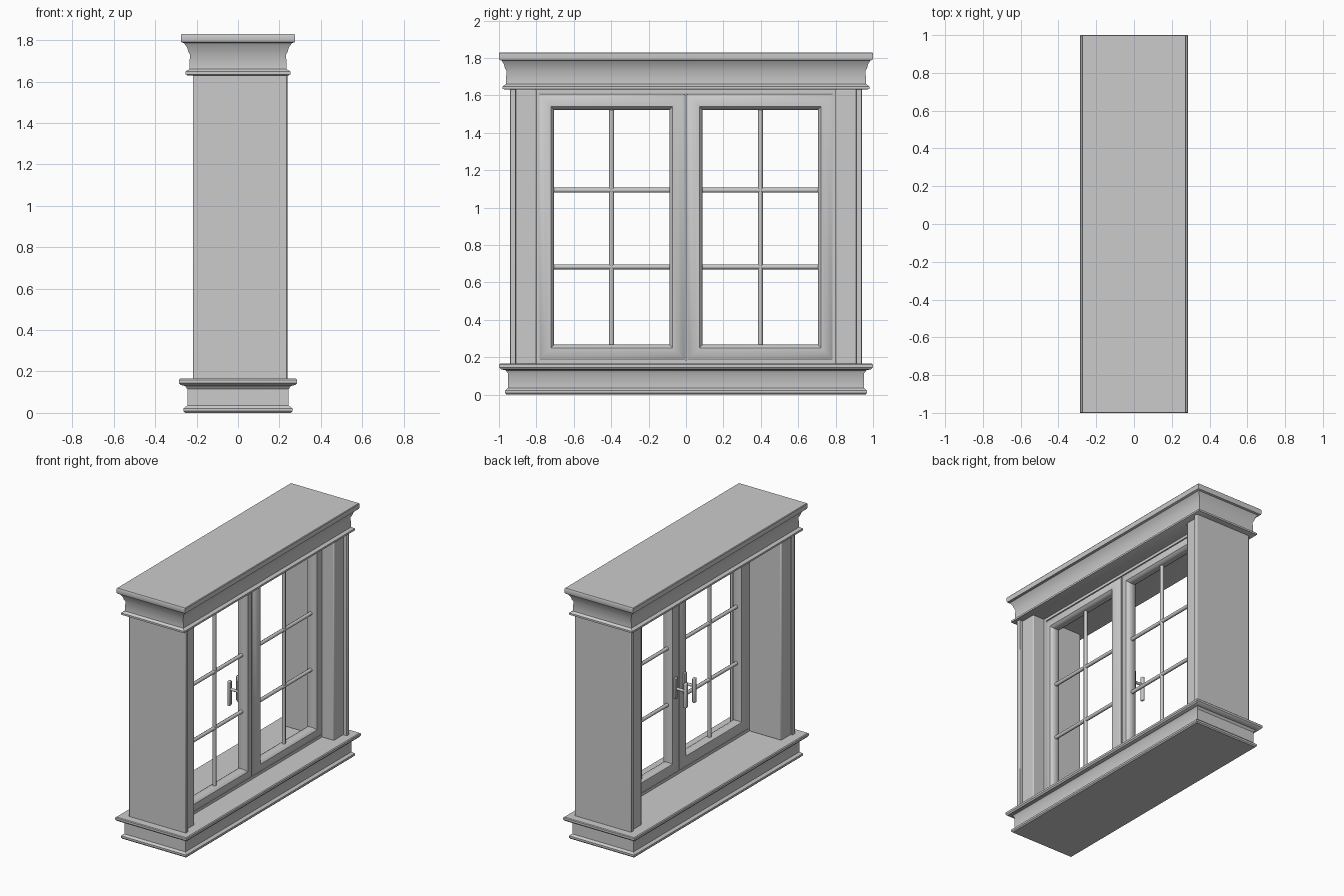
import bpy, bmesh, math
from mathutils import Vector

cube = bpy.data.objects.get("Cube")
if cube:
    bpy.data.objects.remove(cube)

paint = bpy.data.materials.new("pale grey paint")
paint.use_nodes = True
colour = (0.6, 0.6, 0.6, 1)
paint.diffuse_color = colour
paint.node_tree.nodes["Principled BSDF"].inputs["Base Color"].default_value = colour


def finish(name, bm, bevel=0.0):
    bmesh.ops.recalc_face_normals(bm, faces=bm.faces)
    mesh = bpy.data.meshes.new(name)
    bm.to_mesh(mesh)
    bm.free()
    mesh.materials.append(paint)
    ob = bpy.data.objects.new(name, mesh)
    bpy.context.collection.objects.link(ob)
    bpy.ops.object.select_all(action='DESELECT')
    ob.select_set(True)
    bpy.context.view_layer.objects.active = ob
    bpy.ops.object.shade_smooth_by_angle(angle=math.radians(35))
    if bevel:
        mod = ob.modifiers.new("soft edges", 'BEVEL')
        mod.width, mod.segments = bevel, 2
    return ob


def bridge(bm, a, b):
    for i in range(len(a)):
        j = (i + 1) % len(a)
        bm.faces.new((a[i], a[j], b[j], b[i]))


def box(name, lo, hi, bevel=0.004):
    bm = bmesh.new()
    bmesh.ops.create_cube(bm, size=1)
    lo, hi = Vector(lo), Vector(hi)
    for v in bm.verts:
        v.co = (lo + hi) / 2 + v.co * (hi - lo)
    return finish(name, bm, bevel)


def moulding(name, tiers):
    """Solid rectangular block with a moulded edge: (half x, half y, z)."""
    bm = bmesh.new()
    loops = [[bm.verts.new((sx * x, sy * y, z))
              for sx, sy in ((-1, -1), (1, -1), (1, 1), (-1, 1))]
             for x, y, z in tiers]
    for a, b in zip(loops, loops[1:]):
        bridge(bm, a, b)
    bm.faces.new(loops[0])
    bm.faces.new(loops[-1])
    return finish(name, bm)


def frame(name, y0, y1, z0, z1, profile):
    """Mitred frame in the yz plane; profile of (inset, x)."""
    bm = bmesh.new()
    loops = [[bm.verts.new((x, y, z)) for y, z in (
        (y0 + d, z0 + d), (y1 - d, z0 + d), (y1 - d, z1 - d), (y0 + d, z1 - d))]
        for d, x in profile]
    for a, b in zip(loops, loops[1:] + loops[:1]):
        bridge(bm, a, b)
    return finish(name, bm)


def rod(name, points, radius):
    curve = bpy.data.curves.new(name, 'CURVE')
    curve.dimensions = '3D'
    curve.bevel_depth, curve.bevel_resolution = radius, 2
    curve.use_fill_caps = True
    spline = curve.splines.new('POLY')
    spline.points.add(len(points) - 1)
    for p, co in zip(spline.points, points):
        p.co = (*co, 1)
    curve.materials.append(paint)
    ob = bpy.data.objects.new(name, curve)
    bpy.context.collection.objects.link(ob)


# Sill and cornice
moulding("sill", [
    (.255, .96, 0), (.263, .967, .008), (.263, .967, .022), (.245, .953, .035),
    (.245, .953, .115), (.255, .965, .13), (.278, .99, .135),
    (.286, 1, .145), (.286, 1, .16), (.28, .995, .165)])
moulding("cornice", [
    (.245, .965, 1.63), (.254, .98, 1.635), (.254, .98, 1.648), (.235, .963, 1.66),
    (.232, .96, 1.73), (.24, .968, 1.745), (.246, .973, 1.765), (.26, .985, 1.785),
    (.274, .997, 1.79), (.276, 1, 1.8), (.276, 1, 1.825), (.272, .997, 1.83)])

# Fixed frame around both sashes
frame("fixed_frame", -.81, .81, .155, 1.64,
      [(0, .05), (0, .115), (.03, .115), (.03, .05)])

sash_profile = [(0, .055), (0, .11), (.01, .118), (.04, .13), (.068, .13),
                (.078, .12), (.085, .105), (.085, .07), (.075, .055), (.06, .05), (.01, .05)]

for side, s in (("right", -1), ("left", 1)):
    # Side walls with a raised outer face
    def span(a, b):
        return sorted((s * a, s * b))
    a, b = span(.80, .93)
    box(f"{side}_jamb", (-.205, a, .16), (.21, b, 1.635), .008)
    a, b = span(.91, .94)
    box(f"{side}_outer_panel", (-.218, a, .16), (.238, b, 1.635), .005)

    # Sash and its glazing bars
    a, b = span(.004, .79)
    frame(f"{side}_sash", a, b, .182, 1.607, sash_profile)
    rod(f"{side}_upright_bar", [(.09, s * .398, .25), (.09, s * .398, 1.54)], .013)
    for i, z in enumerate((.683, 1.093)):
        rod(f"{side}_cross_bar_{i + 1}", [(.09, s * .07, z), (.09, s * .73, z)], .013)

    # Lever handle on the inner face
    y = s * .05
    box(f"{side}_handle_plate", (.036, y - .015, .73), (.052, y + .015, .88))
    rod(f"{side}_handle_stem", [(.05, y, .8), (-.03, y, .8)], .01)
    box(f"{side}_handle_lever", (-.043, y - .014, .68), (-.022, y + .014, .86), .006)
